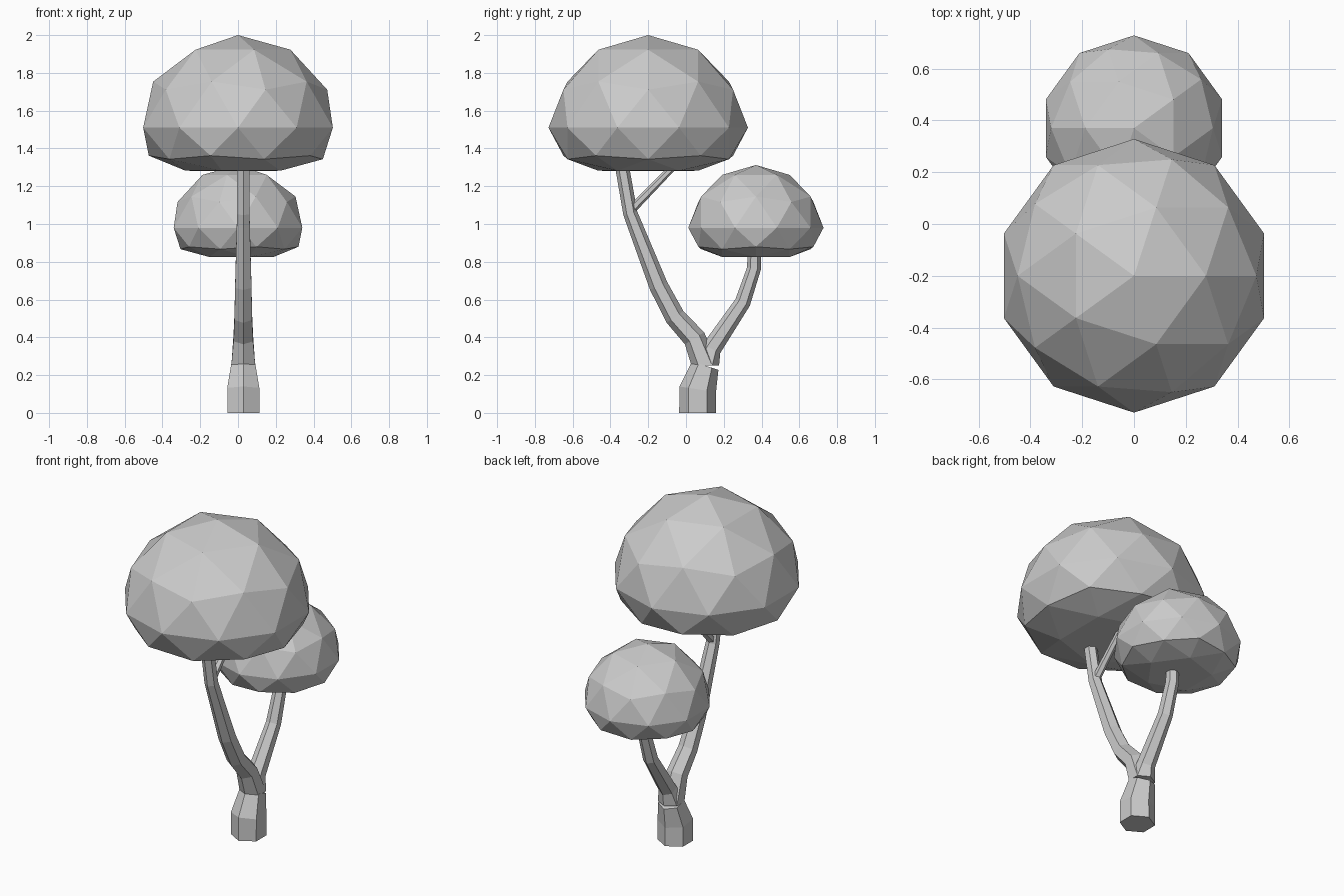
import bpy, bmesh
from math import cos, sin, pi, radians
from mathutils import Vector

if "Cube" in bpy.data.objects:
    bpy.data.objects.remove(bpy.data.objects["Cube"])

TRUNK_X = 0.028

# Height profile of the crowns: unit-sphere height -> squashed height
LEVELS = [(-1.0, -0.23), (-0.851, -0.228), (-0.526, -0.167), (-0.447, -0.148),
          (0.0, 0.0), (0.447, 0.201), (0.526, 0.244), (0.851, 0.413), (1.0, 0.49)]


def squash(z):
    z = max(-1.0, min(1.0, z))
    for (a, fa), (b, fb) in zip(LEVELS, LEVELS[1:]):
        if z <= b:
            return fa + (fb - fa) * (z - a) / (b - a)
    return LEVELS[-1][1]


def finish(name, bm):
    bmesh.ops.recalc_face_normals(bm, faces=bm.faces[:])
    mesh = bpy.data.meshes.new(name)
    bm.to_mesh(mesh)
    bm.free()
    obj = bpy.data.objects.new(name, mesh)
    bpy.context.collection.objects.link(obj)
    return obj


def crown(name, location, size, turn):
    bm = bmesh.new()
    bmesh.ops.create_icosphere(bm, subdivisions=2, radius=1)
    for v in bm.verts:
        v.co = Vector((v.co.x * 0.528, v.co.y * 0.528, squash(v.co.z))) * size
    obj = finish(name, bm)
    obj.location = location
    obj.rotation_euler.z = radians(turn)


def limb(name, path, start=None):
    """Six-sided tube through (y, z, radius) points."""
    bm = bmesh.new()
    pts = [Vector((y, z)) for y, z, r in path]
    rings = []
    for i, (y, z, r) in enumerate(path):
        t = Vector((0, 0))
        if i > 0:
            t += (pts[i] - pts[i - 1]).normalized()
        if i < len(pts) - 1:
            t += (pts[i + 1] - pts[i]).normalized()
        if i == 0 and start:
            t = Vector(start)
        t.normalize()
        rings.append([bm.verts.new((TRUNK_X + r * sin(k * pi / 3),
                                    y + t.y * r * cos(k * pi / 3),
                                    z - t.x * r * cos(k * pi / 3))) for k in range(6)])
    for a, b in zip(rings, rings[1:]):
        for k in range(6):
            n = (k + 1) % 6
            bm.faces.new((a[k], a[n], b[n], b[k]))
    bm.faces.new(rings[0])
    bm.faces.new(rings[-1])
    finish(name, bm)


# Leaf crowns
crown("large_crown", (0, -0.2, 1.51), 1.0, 0)
crown("small_crown", (0, 0.37, 0.98), 0.678, 180)

# Trunk and branches
limb("trunk", [(0.062, 0, 0.098), (0.062, 0.125, 0.098), (0.102, 0.25, 0.073)], (0, 1))
limb("tall_branch", [(0.102, 0.25, 0.073), (0.045, 0.395, 0.06), (-0.058, 0.508, 0.054),
                     (-0.145, 0.672, 0.05), (-0.295, 1.057, 0.038), (-0.335, 1.285, 0.037),
                     (-0.345, 1.36, 0.036)], (0, 1))
limb("short_branch", [(0.102, 0.25, 0.073), (0.135, 0.34, 0.052), (0.3, 0.585, 0.042),
                      (0.36, 0.765, 0.037), (0.362, 0.9, 0.035)], (0, 1))
limb("twig", [(-0.295, 1.07, 0.024), (-0.085, 1.285, 0.019), (-0.03, 1.34, 0.018)])
